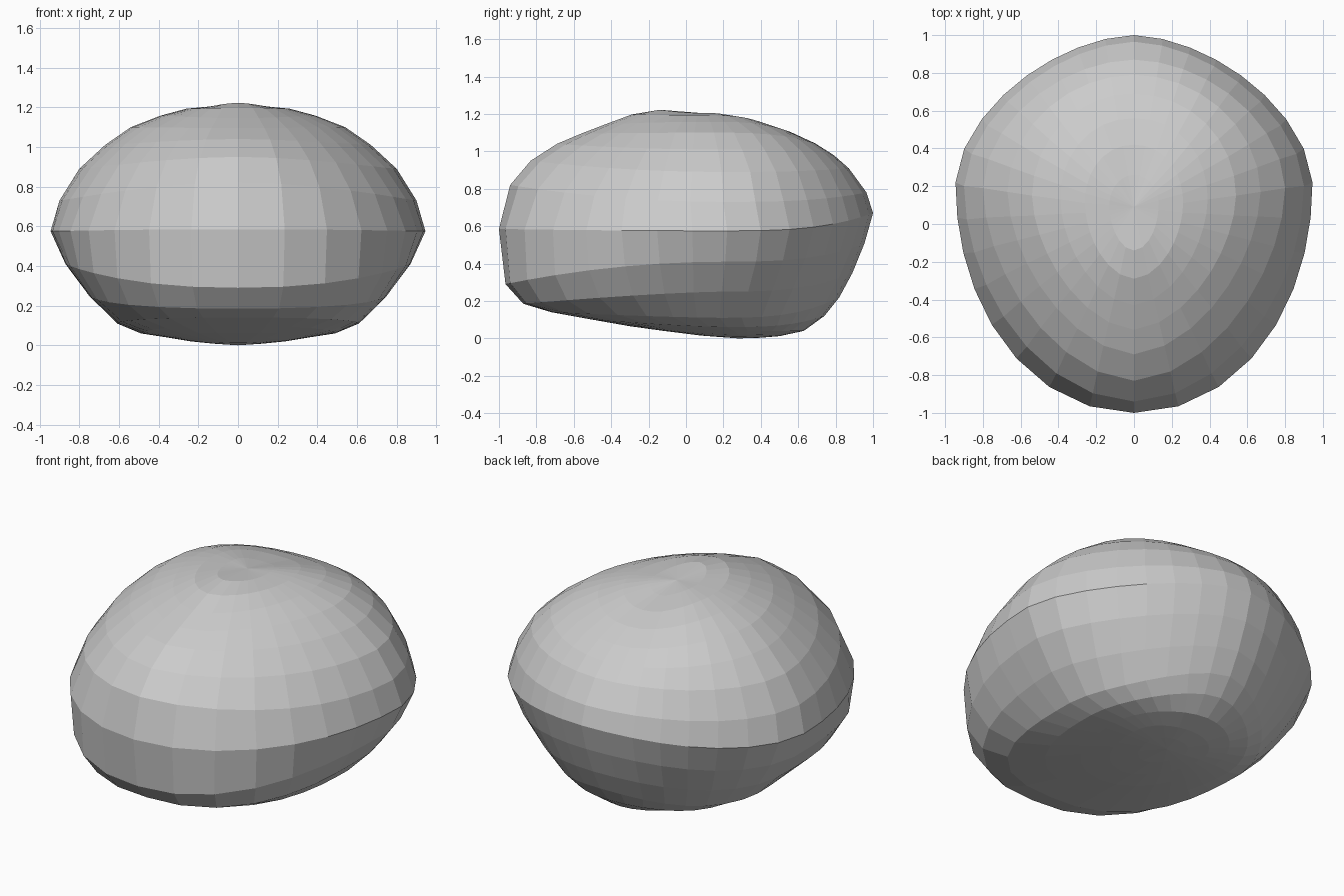
import bpy, bmesh
from math import sin, cos, pi

SEGMENTS = 32

# Rings from top to bottom:
# front y, front z, half width, side z, back y, back z, y of widest point,
# front squareness, back squareness (2 = elliptical)
RINGS = [
    (-.14, 1.222, .13, 1.205, .26, 1.178, .10, 1.9, 2.0),
    (-.29, 1.197, .26, 1.193, .42, 1.148, .11, 1.8, 2.1),
    (-.43, 1.145, .39, 1.158, .56, 1.103, .13, 1.75, 2.1),
    (-.56, 1.095, .54, 1.10, .69, 1.043, .15, 1.7, 2.0),
    (-.69, 1.04, .67, 1.01, .79, .98, .17, 1.7, 1.93),
    (-.83, .95, .80, .89, .87, .91, .19, 1.75, 1.82),
    (-.94, .82, .90, .73, .965, .78, .20, 1.87, 1.72),
    (-1.0, .585, .945, .575, 1.0, .67, .22, 2.05, 1.7),
    (-.965, .29, .87, .41, .955, .51, .21, 2.28, 1.67),
    (-.87, .185, .75, .25, .89, .35, .19, 2.5, 1.67),
    (-.72, .14, .61, .11, .82, .22, .18, 2.7, 1.7),
    (-.50, .10, .49, .06, .74, .12, .22, 2.4, 1.8),
    (-.30, .065, .36, .04, .63, .04, .26, 2.1, 1.9),
    (-.12, .04, .24, .02, .50, .012, .28, 2.0, 2.0),
    (.08, .015, .12, .008, .39, .003, .28, 2.0, 2.0),
]


def ring_point(ring, a):
    """Point of an egg-shaped ring at angle a, measured from the front."""
    yf, zf, w, zs, yb, zb, c, pf, pb = ring
    s, k = sin(a), -cos(a)
    if k < 0:
        depth, z_end, p, bend = c - yf, zf, pf, 2 if zf > .2 else 1.4
    else:
        depth, z_end, p, bend = yb - c, zb, pb, 3
    r = (abs(s / w) ** p + abs(k / depth) ** p) ** (-1 / p)
    u = abs(r * k / depth)
    return (r * s, c + r * k, zs + (z_end - zs) * u ** bend)


# Pebble body: lofted rings closed by a fan at each pole
bm = bmesh.new()
rows = [[bm.verts.new(ring_point(r, 2 * pi * i / SEGMENTS)) for i in range(SEGMENTS)]
        for r in RINGS]
top = bm.verts.new((0, .09, 1.204))
bottom = bm.verts.new((0, .28, 0))
for i in range(SEGMENTS):
    j = (i + 1) % SEGMENTS
    bm.faces.new((top, rows[0][i], rows[0][j]))
    bm.faces.new((bottom, rows[-1][j], rows[-1][i]))
    for upper, lower in zip(rows, rows[1:]):
        bm.faces.new((upper[i], lower[i], lower[j], upper[j]))
bmesh.ops.recalc_face_normals(bm, faces=bm.faces)

mesh = bpy.data.meshes.new("pebble")
bm.to_mesh(mesh)
bm.free()
bpy.context.collection.objects.link(bpy.data.objects.new("pebble", mesh))
